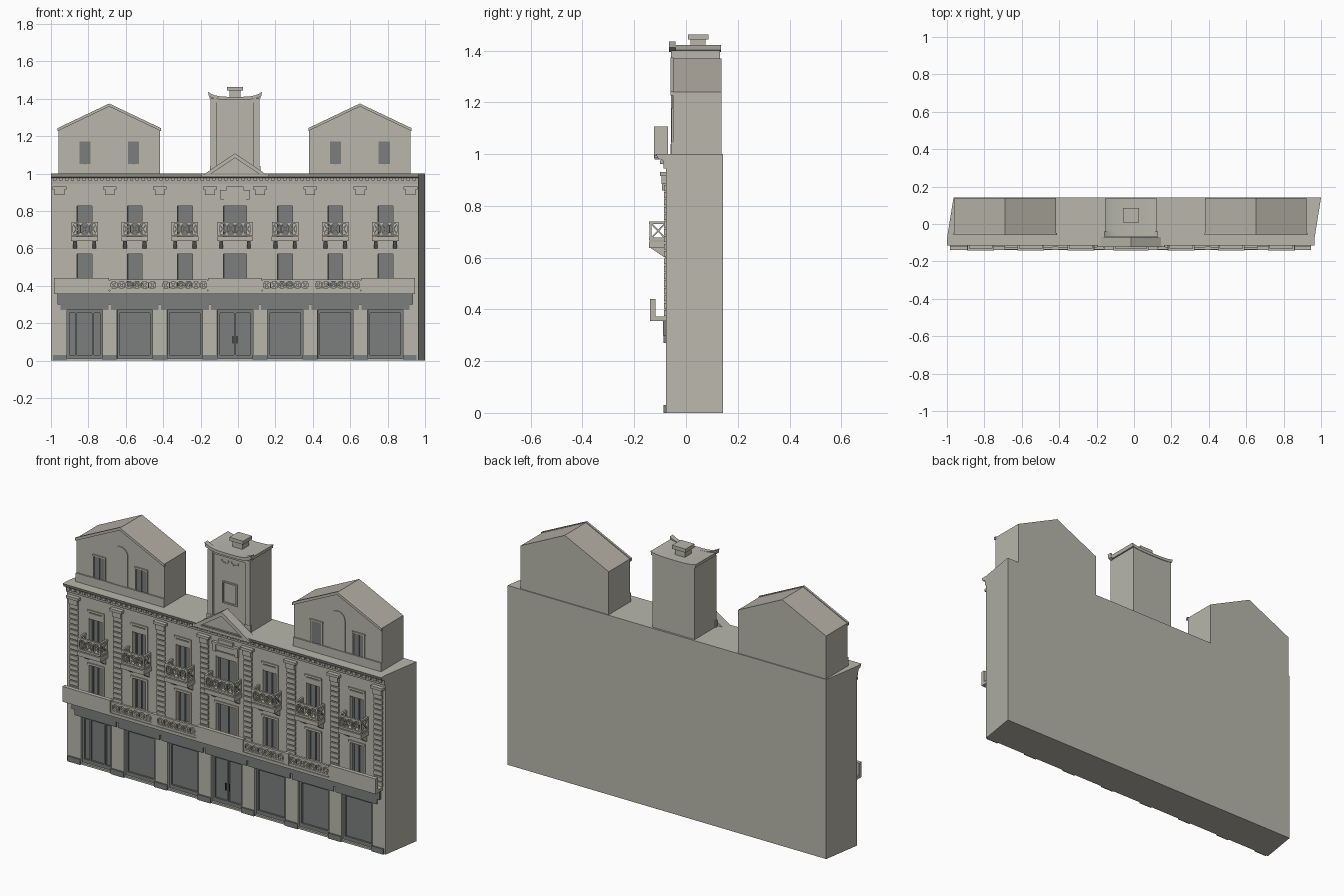
import bpy, bmesh
from math import cos, sin, pi
from mathutils import Vector, Matrix

if "Cube" in bpy.data.objects:
    bpy.data.objects.remove(bpy.data.objects["Cube"])


def material(name, rgb):
    m = bpy.data.materials.new(name)
    m.use_nodes = True
    m.diffuse_color = (*rgb, 1)
    m.node_tree.nodes["Principled BSDF"].inputs["Base Color"].default_value = (*rgb, 1)
    return m


STONE = material("pale stone", (0.48, 0.47, 0.41))
ROOF = material("warm roof", (0.46, 0.435, 0.38))
GLASS = material("grey glass", (0.2, 0.21, 0.21))
IRON = material("dark iron", (0.03, 0.03, 0.03))


def box(bm, x0, x1, y0, y1, z0, z1):
    m = Matrix.Translation(((x0 + x1) / 2, (y0 + y1) / 2, (z0 + z1) / 2))
    bmesh.ops.create_cube(bm, size=1, matrix=m @ Matrix.Diagonal((x1 - x0, y1 - y0, z1 - z0, 1)))


def bar(bm, a, b, t):
    a, b = Vector(a), Vector(b)
    d = b - a
    rot = d.to_track_quat('Z', 'Y').to_matrix().to_4x4()
    bmesh.ops.create_cube(bm, size=1, matrix=Matrix.Translation((a + b) / 2) @ rot
                          @ Matrix.Diagonal((t, t, d.length, 1)))


def prism(bm, pts, lo, hi, axis="y"):
    def place(p, w):
        return (p[0], w, p[1]) if axis == "y" else (w, p[0], p[1])
    face = bm.faces.new([bm.verts.new(place(p, lo)) for p in pts])
    new = bmesh.ops.extrude_face_region(bm, geom=[face])["geom"]
    off = Vector(place((0, 0), hi - lo))
    bmesh.ops.translate(bm, vec=off, verts=[v for v in new if isinstance(v, bmesh.types.BMVert)])


def finish(bm, name, *mats):
    bmesh.ops.recalc_face_normals(bm, faces=bm.faces)
    me = bpy.data.meshes.new(name)
    bm.to_mesh(me)
    bm.free()
    for m in mats:
        me.materials.append(m)
    ob = bpy.data.objects.new(name, me)
    bpy.context.collection.objects.link(ob)
    return ob


def shear(bm):
    for v in bm.verts:
        v.co.x += 0.16 * (v.co.y - FRONT)


# Layout
FRONT, BACK, GLASS_Y = -0.078, 0.143, -0.056
LEFT, RIGHT, MID, PITCH = -1.0, 0.965, -0.016, 0.268
bays = [MID + PITCH * i for i in range(-3, 4)]
piers = [MID + PITCH * (i - 3.5) for i in range(8)]


def half_window(c):
    return 0.062 if c == MID else 0.04


openings = []
for c in bays:
    w = half_window(c)
    openings += [(c - 0.095, c + 0.095, 0.01, 0.27), (c - w, c + w, 0.4, 0.57), (c - w, c + w, 0.65, 0.825)]

# Main block, glazed where the facade is open
bm = bmesh.new()
box(bm, LEFT, RIGHT, GLASS_Y, BACK, 0, 1)
bm.normal_update()
for f in bm.faces:
    f.material_index = int(f.normal.y < -0.5)
shear(bm)
finish(bm, "main_block", STONE, GLASS)

# Facade wall with openings
bm = bmesh.new()
xs = sorted({LEFT, RIGHT} | {o[k] for o in openings for k in (0, 1)})
zs = sorted({0, 1} | {o[k] for o in openings for k in (2, 3)})
grid = [[bm.verts.new((x, FRONT, z)) for z in zs] for x in xs]
for i in range(len(xs) - 1):
    for j in range(len(zs) - 1):
        cx, cz = (xs[i] + xs[i + 1]) / 2, (zs[j] + zs[j + 1]) / 2
        if not any(a < cx < b and c < cz < d for a, b, c, d in openings):
            bm.faces.new((grid[i][j], grid[i + 1][j], grid[i + 1][j + 1], grid[i][j + 1]))
new = bmesh.ops.extrude_face_region(bm, geom=bm.faces[:])["geom"]
bmesh.ops.translate(bm, vec=(0, GLASS_Y - FRONT, 0), verts=[v for v in new if isinstance(v, bmesh.types.BMVert)])
shear(bm)
finish(bm, "facade_wall", STONE)

# Shopfront frames, lintels and plinth
bm = bmesh.new()
box(bm, LEFT + 0.035, RIGHT - 0.03, -0.088, FRONT, 0.3, 0.36)
for i, c in enumerate(bays):
    box(bm, c - 0.128, c + 0.128, -0.086, FRONT, 0.27, 0.3)
    for s in (-1, 1):
        box(bm, c + s * 0.088 - 0.007, c + s * 0.088 + 0.007, -0.066, GLASS_Y, 0.01, 0.27)
    box(bm, c - 0.095, c + 0.095, -0.066, GLASS_Y, 0.255, 0.27)
    box(bm, c - 0.095, c + 0.095, -0.066, GLASS_Y, 0.01, 0.03)
    for m in {0: (-0.045, 0.045), 3: (0,)}.get(i, ()):
        box(bm, c + m - 0.005, c + m + 0.005, -0.066, GLASS_Y, 0.03, 0.255)
for p in piers:
    a, b = max(p - 0.04, LEFT + 0.01), min(p + 0.04, RIGHT - 0.01)
    box(bm, a, b, -0.086, FRONT, 0, 0.03)
finish(bm, "shopfront_frames", GLASS)

bm = bmesh.new()
for s in (-1, 1):
    bar(bm, (MID + s * 0.01, -0.07, 0.09), (MID + s * 0.01, -0.07, 0.13), 0.005)
finish(bm, "door_handles", IRON)

# Window surrounds and glazing bars
bm, bars = bmesh.new(), bmesh.new()
for c in bays:
    w = half_window(c)
    for z0, z1 in ((0.4, 0.57), (0.65, 0.865)):
        for s in (-1, 1):
            x = c + s * (w + 0.006)
            box(bm, x - 0.006, x + 0.006, -0.083, FRONT, z0, z1)
        box(bm, c - w - 0.012, c + w + 0.012, -0.084, FRONT, z1, z1 + 0.012)
    box(bm, c - w, c + w, -0.082, FRONT, 0.832, 0.86)
    for z0, z1 in ((0.4, 0.57), (0.65, 0.825)):
        box(bars, c - 0.003, c + 0.003, -0.062, GLASS_Y, z0, z1)
        for s in (-1, 1):
            x = c + s * (w - 0.005)
            box(bars, x - 0.005, x + 0.005, -0.062, GLASS_Y, z0, z1)
finish(bm, "window_surrounds", STONE)
finish(bars, "glazing_bars", GLASS)

# Rusticated pilasters with corbels
bm = bmesh.new()
for p in piers:
    for k in range(18):
        z = 0.375 + k * 0.0285
        box(bm, p - 0.026, p + 0.026, -0.085, FRONT, z, z + 0.022)
    box(bm, p - 0.026, p + 0.026, -0.094, FRONT, 0.885, 0.915)
    box(bm, p - 0.037, p + 0.037, -0.1, FRONT, 0.915, 0.93)
finish(bm, "pilasters", STONE)

# Cornice with dentils
bm = bmesh.new()
prism(bm, [(FRONT, 0.945), (-0.086, 0.945), (-0.09, 0.976), (-0.108, 0.982), (-0.116, 1.0), (FRONT, 1.0)],
      LEFT, RIGHT, "x")
for k in range(62):
    x = LEFT + 0.012 + k * 0.0315
    box(bm, x, x + 0.018, -0.1, -0.084, 0.962, 0.976)
finish(bm, "cornice", STONE)

# Crest above the middle window
bm = bmesh.new()
box(bm, MID - 0.08, MID + 0.08, -0.095, FRONT, 0.9, 0.912)
box(bm, MID - 0.06, MID + 0.06, -0.088, FRONT, 0.868, 0.9)
box(bm, MID - 0.045, MID + 0.045, -0.09, FRONT, 0.912, 0.93)
for s in (-1, 1):
    box(bm, MID + s * 0.068 - 0.01, MID + s * 0.068 + 0.01, -0.092, FRONT, 0.86, 0.9)
finish(bm, "window_crest", STONE)


def lattice(bm, a, b, z0, z1, n, t):
    """Row of crossed bars between two plan points, with rails and posts."""
    a, b = Vector((*a, 0)), Vector((*b, 0))
    lo, hi = Vector((0, 0, z0)), Vector((0, 0, z1))
    for k in range(n):
        p, q = a.lerp(b, k / n), a.lerp(b, (k + 1) / n)
        bar(bm, p + lo, q + hi, t)
        bar(bm, p + hi, q + lo, t)
        bar(bm, q + lo, q + hi, t)
    bar(bm, a + lo, a + hi, t * 1.5)
    bar(bm, b + lo, b + hi, t * 1.5)
    for h in (lo, hi):
        bar(bm, a + h, b + h, t * 1.8)


# Upper balconies on wedge brackets
bm = bmesh.new()
for c in bays:
    w = half_window(c) + 0.026
    box(bm, c - w - 0.006, c + w + 0.006, -0.143, FRONT, 0.638, 0.662)
    lattice(bm, (c - w, -0.137), (c + w, -0.137), 0.672, 0.735, 4 if c == MID else 3, 0.006)
    for s in (-1, 1):
        lattice(bm, (c + s * w, -0.137), (c + s * w, FRONT), 0.672, 0.735, 1, 0.006)
        x = c + s * (w - 0.014)
        prism(bm, [(FRONT, 0.598), (FRONT, 0.638), (-0.138, 0.638)], x - 0.01, x + 0.01, "x")
finish(bm, "upper_balconies", STONE)

# Long lower balcony: floor, plain panels and balustrades
bm = bmesh.new()
box(bm, -0.985, 0.947, -0.14, FRONT, 0.355, 0.372)
for x0, x1 in ((-0.985, -0.69), (-0.16, 0.128), (0.658, 0.947)):
    box(bm, x0, x1, -0.14, -0.118, 0.365, 0.44)
for x0, x1 in ((-0.685, -0.437), (-0.407, -0.164), (0.132, 0.38), (0.408, 0.654)):
    lattice(bm, (x0, -0.13), (x1, -0.13), 0.378, 0.428, 6, 0.007)
for x in (-0.422, 0.394):
    box(bm, x - 0.015, x + 0.015, -0.138, -0.12, 0.365, 0.436)
finish(bm, "lower_balcony", STONE)

# Pediment
bm = bmesh.new()
prism(bm, [(MID - 0.17, 0.985), (MID, 1.095), (MID + 0.17, 0.985)], -0.108, -0.07)
box(bm, MID - 0.18, MID + 0.18, -0.122, -0.07, 0.98, 0.996)
for s in (-1, 1):
    prism(bm, [(MID + s * 0.182, 0.985), (MID, 1.107), (MID, 1.083), (MID + s * 0.148, 0.985)], -0.124, -0.07)
finish(bm, "pediment", STONE)

# Tower
bm = bmesh.new()
box(bm, MID - 0.13, MID + 0.13, -0.047, 0.132, 0.99, 1.4)
for s in (-1, 1):
    x = MID + s * 0.115
    box(bm, x - 0.015, x + 0.015, -0.058, -0.047, 1, 1.4)
    box(bm, x - 0.02, x + 0.02, -0.06, -0.047, 1, 1.04)
    for k in range(5):
        a = pi + pi * k / 5
        b = pi + pi * (k + 1) / 5
        bar(bm, (MID + s * 0.03 + 0.022 * cos(a), -0.049, 1.36 + 0.016 * sin(a)),
            (MID + s * 0.03 + 0.022 * cos(b), -0.049, 1.36 + 0.016 * sin(b)), 0.006)
    box(bm, MID + s * 0.042 - 0.004, MID + s * 0.042 + 0.004, -0.053, -0.047, 1.125, 1.24)
box(bm, MID - 0.1, MID + 0.1, -0.054, -0.047, 1.38, 1.4)
for z in (1.12, 1.235):
    box(bm, MID - 0.046, MID + 0.046, -0.053, -0.047, z, z + 0.008)
finish(bm, "tower", STONE)

# Tower roof with upswept ends, and its chimney
bm = bmesh.new()
for y0, y1, lift, half in ((-0.066, -0.04, 0.026, 0.144), (-0.04, 0.135, 0.012, 0.14)):
    us = [k / 8 for k in range(-8, 9)]
    top = [(MID + half * u, 1.41 + lift * u ** 4) for u in us]
    low = [(MID + half * u * 0.97, 1.394 + lift * 0.7 * u ** 4) for u in reversed(us)]
    prism(bm, top + low, y0, y1)
box(bm, MID - 0.03, MID + 0.03, 0.018, 0.076, 1.405, 1.445)
box(bm, MID - 0.042, MID + 0.042, 0.008, 0.086, 1.443, 1.463)
finish(bm, "tower_roof", STONE)

# Gabled roof houses
for side, x0, x1 in (("right", -0.96, -0.417), ("left", 0.38, 0.923)):
    c, h = (x0 + x1) / 2, (x1 - x0) / 2
    bm = bmesh.new()
    prism(bm, [(x0, 0.99), (x1, 0.99), (x1, 1.24), (c, 1.37), (x0, 1.24)], -0.05, 0.138)
    bm.normal_update()
    bmesh.ops.recalc_face_normals(bm, faces=bm.faces)
    for f in bm.faces:
        f.material_index = int(f.normal.z > 0.5)
    finish(bm, side + "_roof_house", STONE, ROOF)
    # Trim: base band, gable moulding, arch and window frames
    bm, panes = bmesh.new(), bmesh.new()
    box(bm, x0, x1, -0.058, -0.05, 1, 1.048)
    for s in (-1, 1):
        prism(bm, [(c + s * (h + 0.004), 1.243), (c, 1.374), (c, 1.358), (c + s * (h + 0.004), 1.227)], -0.06, -0.048)
        w = c + s * 0.13
        box(panes, w - 0.03, w + 0.03, -0.053, -0.05, 1.05, 1.17)
        for t in (-1, 0, 1):
            box(bm if t else panes, w + t * 0.034 - 0.004, w + t * 0.034 + 0.004, -0.056, -0.05, 1.048, 1.175)
        box(bm, w - 0.04, w + 0.04, -0.057, -0.05, 1.17, 1.178)
    arc = [(c + 0.045 * cos(pi * k / 12), 1.22 + 0.045 * sin(pi * k / 12)) for k in range(13)]
    prism(bm, [(c - 0.045, 1.048), (c + 0.045, 1.048)] + arc, -0.054, -0.05)
    finish(bm, side + "_house_trim", STONE)
    finish(panes, side + "_house_windows", GLASS)
